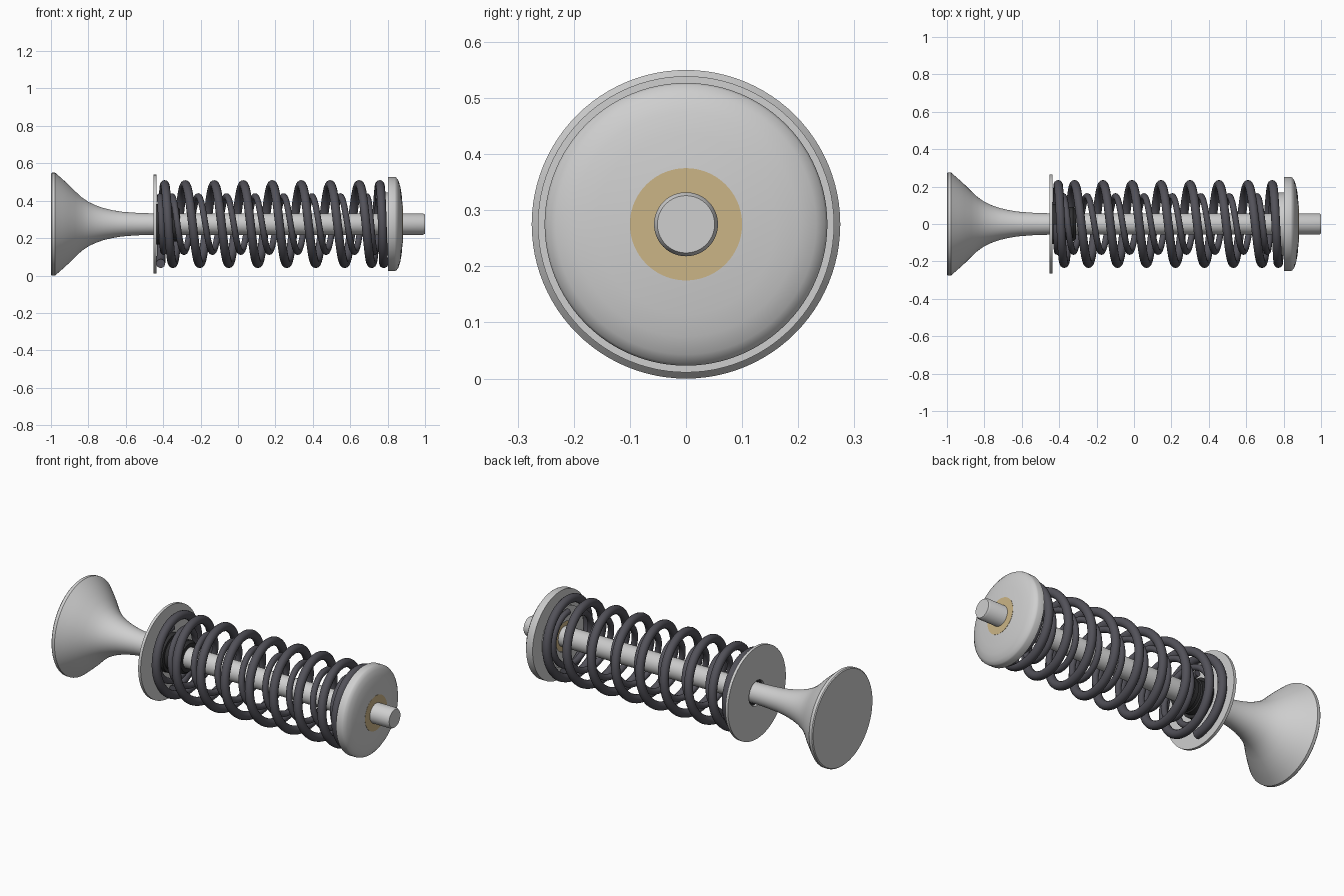
import bpy, bmesh, math

if "Cube" in bpy.data.objects:
    bpy.data.objects.remove(bpy.data.objects["Cube"])

AXIS_Z = 0.275


def material(name, rgb):
    m = bpy.data.materials.new(name)
    m.diffuse_color = (*rgb, 1)
    m.use_nodes = True
    m.node_tree.nodes["Principled BSDF"].inputs["Base Color"].default_value = m.diffuse_color
    return m


STEEL = material("light steel", (0.62, 0.62, 0.62))
SPRING = material("dark spring steel", (0.085, 0.083, 0.1))
RUBBER = material("black rubber", (0.03, 0.03, 0.032))
BRASS = material("tan brass", (0.60, 0.46, 0.24))


def finish(bm, name, mat, angle=35):
    bmesh.ops.remove_doubles(bm, verts=bm.verts, dist=1e-5)
    bmesh.ops.recalc_face_normals(bm, faces=bm.faces)
    me = bpy.data.meshes.new(name)
    bm.to_mesh(me)
    bm.free()
    me.materials.append(mat)
    ob = bpy.data.objects.new(name, me)
    bpy.context.collection.objects.link(ob)
    ob.location.z = AXIS_Z
    bpy.ops.object.select_all(action='DESELECT')
    ob.select_set(True)
    bpy.context.view_layer.objects.active = ob
    bpy.ops.object.shade_smooth_by_angle(angle=math.radians(angle))
    return ob


def lathe(name, profile, mat, closed=False, sides=96):
    """Spin (x, radius) points about the x axis."""
    bm = bmesh.new()
    vs = [bm.verts.new((x, 0, r)) for x, r in profile]
    es = [bm.edges.new(p) for p in zip(vs, vs[1:])]
    if closed:
        es.append(bm.edges.new((vs[-1], vs[0])))
    bmesh.ops.spin(bm, geom=vs + es, cent=(0, 0, 0), axis=(1, 0, 0),
                   angle=2 * math.pi, steps=sides)
    return finish(bm, name, mat)


def advance(s):
    """Distance along the axis after s turns; the end coils close up."""
    u = max(abs(s) - 3, 0)
    return math.copysign(0.155 * min(abs(s), 3) + 0.155 * u - 0.045 * u * u, s)


def coil(name, centre, radius, wire, phase, stretch, turns=4.5, per_turn=56, sides=14):
    """Sweep a round wire along a helix with closed ends."""
    bm = bmesh.new()
    rings = []
    n = int(2 * turns * per_turn)
    for i in range(n + 1):
        s = -turns + 2 * turns * i / n
        a = 2 * math.pi * (s + phase)
        x = centre + stretch * advance(s)
        ring = []
        for j in range(sides):
            b = 2 * math.pi * j / sides
            r = radius + wire * math.cos(b)
            ring.append(bm.verts.new((x + wire * math.sin(b),
                                      -r * math.sin(a), r * math.cos(a))))
        rings.append(ring)
    for p, q in zip(rings, rings[1:]):
        for j in range(sides):
            k = (j + 1) % sides
            bm.faces.new((p[j], p[k], q[k], q[j]))
    bm.faces.new(rings[0])
    bm.faces.new(rings[-1])
    return finish(bm, name, SPRING, 50)


# Valve: flat head, flared neck and long stem
lathe("valve", [(-1, 0), (-1, 0.27), (-0.995, 0.275), (-0.978, 0.275),
                (-0.94, 0.242), (-0.905, 0.21), (-0.87, 0.175), (-0.835, 0.143),
                (-0.80, 0.119), (-0.76, 0.1), (-0.72, 0.086), (-0.67, 0.074),
                (-0.62, 0.066), (-0.54, 0.06), (-0.45, 0.057), (0.99, 0.057),
                (1, 0.051), (1, 0)], STEEL)

# Spring seat washer
lathe("spring_seat", [(-0.452, 0.072), (-0.452, 0.264),
                      (-0.436, 0.264), (-0.436, 0.072)], STEEL, True)

# Stem seal with a base flange and ribs
lathe("stem_seal", [(-0.436, 0.058), (-0.436, 0.108), (-0.405, 0.108),
                    (-0.405, 0.092), (-0.375, 0.092), (-0.37, 0.085),
                    (-0.355, 0.085), (-0.35, 0.092), (-0.325, 0.092),
                    (-0.31, 0.08), (-0.31, 0.058)], RUBBER, True)

# Springs, one inside the other
coil("outer_spring", 0.183, 0.211, 0.024, 0.0, 1.0)
coil("inner_spring", 0.167, 0.148, 0.017, 0.5, 0.98)

# Retainer cap with an inner step for the small spring
lathe("retainer", [(0.77, 0.085), (0.77, 0.168), (0.802, 0.168), (0.802, 0.252),
                   (0.838, 0.252), (0.846, 0.248), (0.858, 0.232), (0.868, 0.2),
                   (0.875, 0.16), (0.88, 0.1)], STEEL, True)

# Tapered keepers locking the stem in the cap
lathe("keepers", [(0.775, 0.056), (0.775, 0.084), (0.88, 0.1),
                  (0.881, 0.1), (0.881, 0.056)], BRASS, True)
